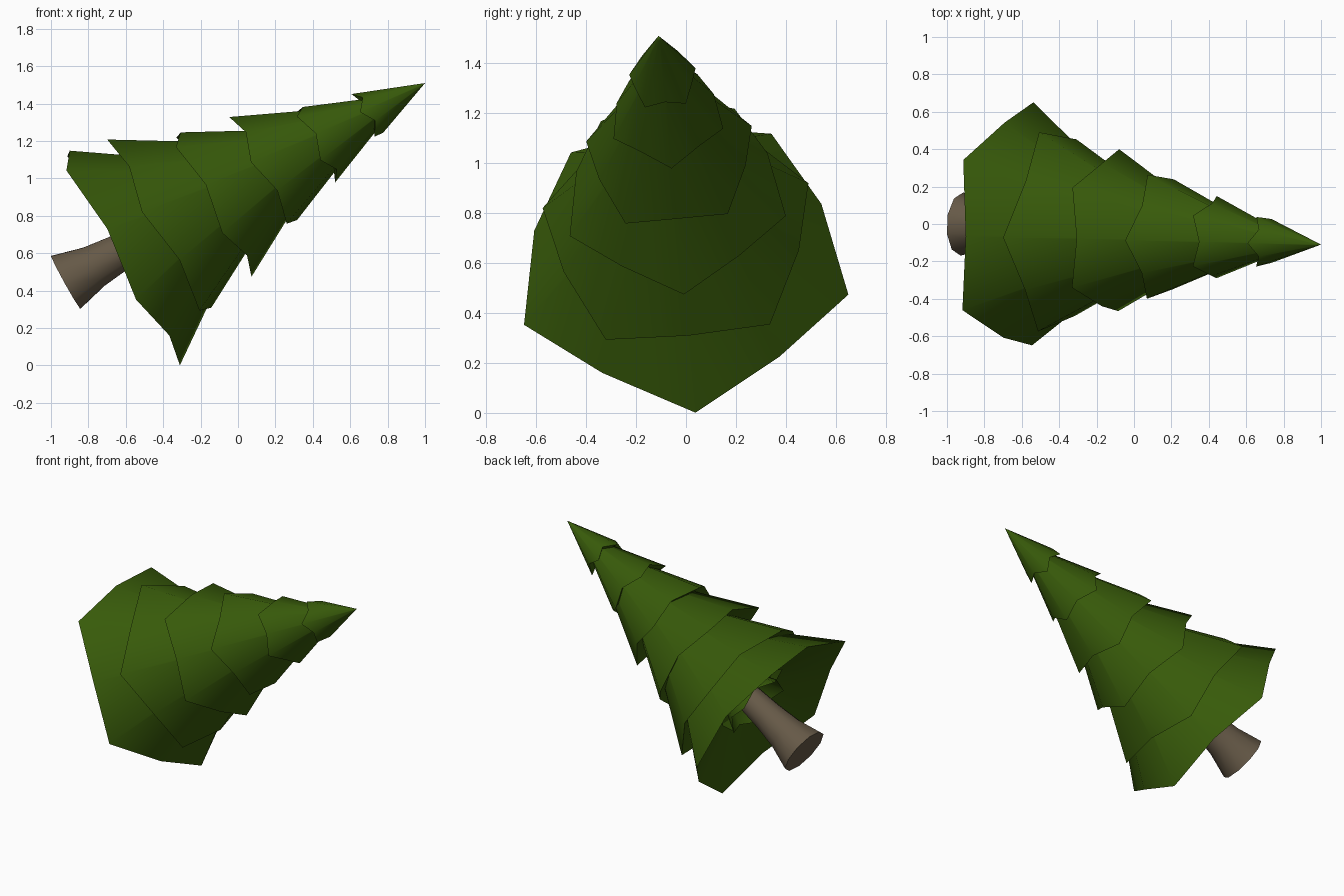
import bpy, bmesh, math
from mathutils import Vector, Matrix

if "Cube" in bpy.data.objects:
    bpy.data.objects.remove(bpy.data.objects["Cube"])

# Leaning tree frame: local z runs from the trunk foot to the tip
FOOT = Vector((-0.92, 0.0, 0.445))
TIP = Vector((1.0, -0.11, 1.51))
d = (TIP - FOOT).normalized()
u = (Vector((0, 1, 0)) - d * d.y).normalized()
v = d.cross(u)
FRAME = Matrix.Translation(FOOT) @ Matrix((u, v, d)).transposed().to_4x4()
LENGTH = (TIP - FOOT).length


def material(name, rgb):
    m = bpy.data.materials.new(name)
    m.diffuse_color = (*rgb, 1)
    m.use_nodes = True
    m.node_tree.nodes["Principled BSDF"].inputs["Base Color"].default_value = m.diffuse_color
    return m


GREEN = material("needle green", (0.039, 0.103, 0.003))
BROWN = material("bark brown", (0.132, 0.1, 0.063))


def build(name, rings, apex, mat, cap=False, sharp_ring=0):
    """Skin rings of local points, closed to an apex point on the axis."""
    bm = bmesh.new()
    rows = [[bm.verts.new(p) for p in ring] for ring in rings]
    n = len(rows[0])
    for a, b in zip(rows, rows[1:]):
        for i in range(n):
            j = (i + 1) % n
            bm.faces.new((a[i], a[j], b[j], b[i]))
    top = bm.verts.new((0, 0, apex))
    for i in range(n):
        bm.faces.new((rows[-1][i], rows[-1][(i + 1) % n], top))
    if cap:
        bm.faces.new(rows[0][::-1])
    for f in bm.faces:
        f.smooth = len(f.verts) < 5
    ring = rows[sharp_ring]
    for i in range(n):
        bm.edges.get((ring[i], ring[(i + 1) % n])).smooth = False
    bm.transform(FRAME)
    mesh = bpy.data.meshes.new(name)
    bm.to_mesh(mesh)
    bm.free()
    mesh.materials.append(mat)
    bpy.context.collection.objects.link(bpy.data.objects.new(name, mesh))


def star(r, t, phase, mid_r=0.885, mid_t=0.047):
    """Five-pointed rim: the points hang lower than the notches."""
    pts = []
    for i in range(10):
        a = phase + i * math.pi / 5
        rr, tt = (r, t) if i % 2 == 0 else (r * mid_r, t + mid_t)
        pts.append(Vector((rr * math.cos(a), rr * math.sin(a), tt)))
    return pts


# Branch tiers: cones with a shallow underside, every other one turned
TIERS = [  # rim height, rim radius, apex height
    (0.315, 0.686, 1.27),
    (0.566, 0.562, 1.52),
    (0.881, 0.457, 1.70),
    (1.195, 0.350, 1.97),
    (1.519, 0.232, 2.08),
    (1.826, 0.140, LENGTH),
]
for k, (t, r, apex) in enumerate(TIERS):
    phase = math.radians(-85.5 + 180 * (k % 2))
    rim = star(r, t, phase)
    end = Vector((0, 0, apex))
    under = star(r * 0.4, t + r * 0.25, phase, 0.885, 0.02)
    build(f"branch_tier_{k + 1}", [under, rim, [p.lerp(end, 0.93) for p in rim]],
          apex, GREEN, sharp_ring=1)

# Small skirt of needles around the trunk, under the lowest tier
build("trunk_skirt", [star(0.23, 0.42, math.radians(94.5))], 0.9, GREEN)

# Trunk: flared ten-sided taper
PROFILE = [(0.0, 0.169), (0.17, 0.123), (0.34, 0.102), (0.8, 0.07)]
rings = [[(r * math.cos(i * math.pi / 5), r * math.sin(i * math.pi / 5), t)
          for i in range(10)] for t, r in PROFILE]
build("trunk", rings, 1.1, BROWN, cap=True)
